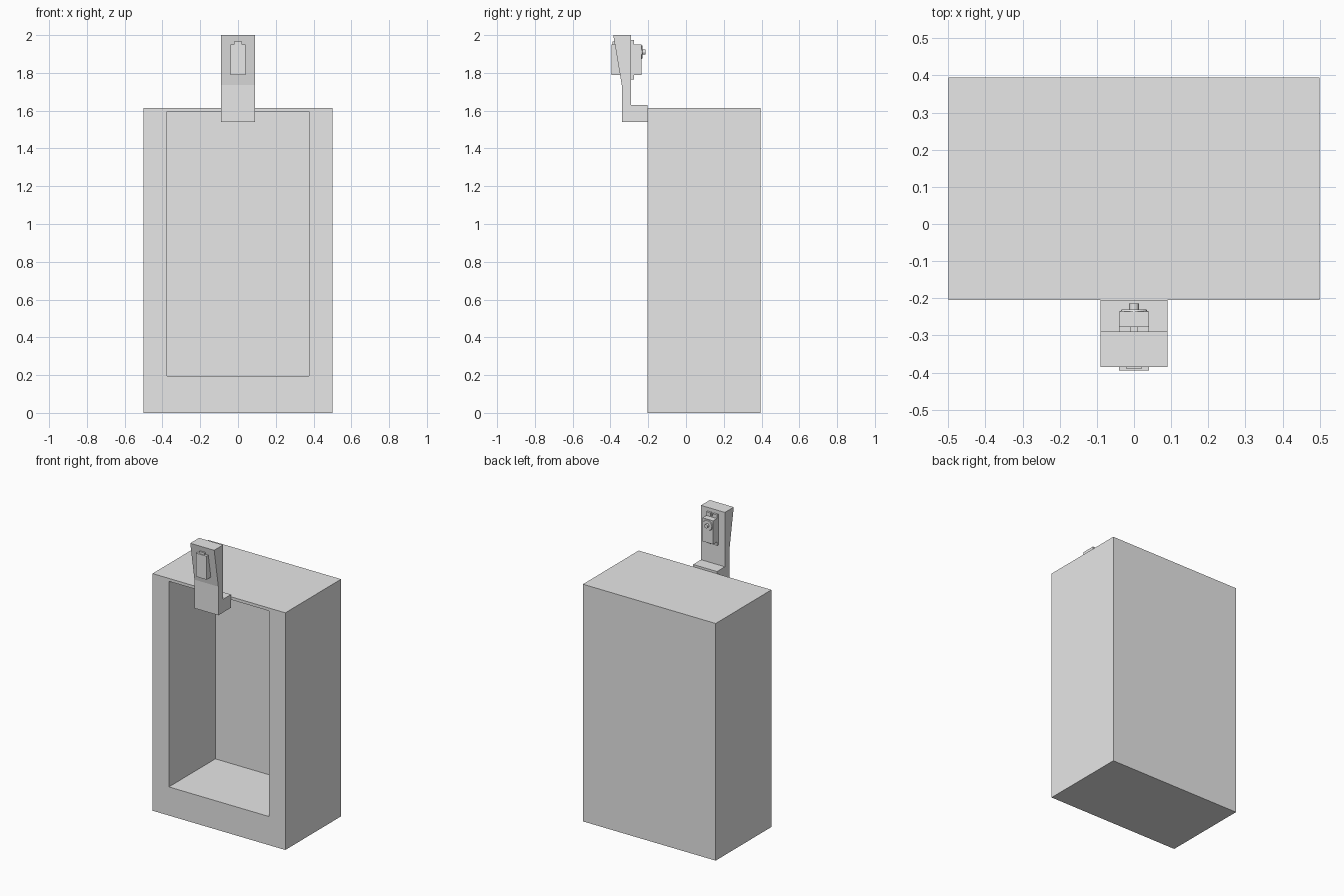
import bpy, bmesh
from mathutils import Matrix, Vector

if "Cube" in bpy.data.objects:
    bpy.data.objects.remove(bpy.data.objects["Cube"], do_unlink=True)

grey = bpy.data.materials.new("light_grey")
grey.use_nodes = True
grey.diffuse_color = (0.8, 0.8, 0.8, 1)
grey.node_tree.nodes["Principled BSDF"].inputs["Base Color"].default_value = (0.8, 0.8, 0.8, 1)


def finish(name, bm):
    bmesh.ops.recalc_face_normals(bm, faces=bm.faces)
    mesh = bpy.data.meshes.new(name)
    bm.to_mesh(mesh)
    bm.free()
    mesh.materials.append(grey)
    obj = bpy.data.objects.new(name, mesh)
    bpy.context.collection.objects.link(obj)
    return obj


def add_box(bm, lo, hi):
    lo, hi = Vector(lo), Vector(hi)
    matrix = Matrix.Translation((lo + hi) / 2) @ Matrix.Diagonal((*(hi - lo), 1))
    return bmesh.ops.create_cube(bm, size=1, matrix=matrix)


def box(name, lo, hi):
    bm = bmesh.new()
    add_box(bm, lo, hi)
    return finish(name, bm)


def prism(name, points, offset):
    """Extrude a flat outline along an offset."""
    bm = bmesh.new()
    face = bm.faces.new([bm.verts.new(p) for p in points])
    new = bmesh.ops.extrude_face_region(bm, geom=[face])["geom"]
    verts = [v for v in new if isinstance(v, bmesh.types.BMVert)]
    bmesh.ops.translate(bm, verts=verts, vec=offset)
    return finish(name, bm)


def disc(name, radius, y0, y1, z, r_end=None):
    """Round part along y."""
    bm = bmesh.new()
    matrix = Matrix.Translation((0, (y0 + y1) / 2, z)) @ Matrix.Rotation(-1.5707963, 4, "X")
    bmesh.ops.create_cone(bm, cap_ends=True, segments=24, radius1=radius,
                          radius2=r_end or radius, depth=y1 - y0, matrix=matrix)
    return finish(name, bm)


# Cabinet with a deep recess open at the front
bm = bmesh.new()
add_box(bm, (-0.5, -0.205, 0), (0.5, 0.395, 1.615))
bm.normal_update()
front = min(bm.faces, key=lambda f: f.calc_center_median().y)
bmesh.ops.inset_region(bm, faces=[front], thickness=0.1)
for v in front.verts:
    v.co.x = 0.377 if v.co.x > 0 else -0.377
    v.co.z = 1.595 if v.co.z > 0.8 else 0.195
recess = bmesh.ops.extrude_discrete_faces(bm, faces=[front])["faces"][0]
bmesh.ops.translate(bm, verts=recess.verts, vec=(0, 0.5, 0))
finish("cabinet", bm)

# Upright bracket with a foot on the cabinet front
side = [(-0.205, 1.54), (-0.34, 1.54), (-0.34, 1.735), (-0.385, 2.0),
        (-0.29, 2.0), (-0.29, 1.63), (-0.205, 1.63)]
prism("bracket", [(-0.09, y, z) for y, z in side], (0.18, 0, 0))

# Motor body passing through the bracket, with its cable block
box("motor_body", (-0.04, -0.395, 1.79), (0.04, -0.235, 1.95))
box("cable_block", (-0.02, -0.39, 1.94), (0.02, -0.36, 1.965))

# Mounting flange with a screw slot in each end
half = [(0.04, 0.0), (0.04, 0.105), (0.008, 0.105), (0.008, 0.085)]
top = half + [(-x, z) for x, z in reversed(half[1:])]
outline = top + [(-x, -z) for x, z in top]
outline = [p for i, p in enumerate(outline) if p not in outline[:i]]
prism("mounting_flange", [(x, -0.29, 1.87 + z) for x, z in outline], (0, 0.014, 0))

# Output boss and shaft
disc("shaft_boss", 0.037, -0.236, -0.23, 1.91, 0.033)
disc("output_shaft", 0.013, -0.232, -0.214, 1.91)
